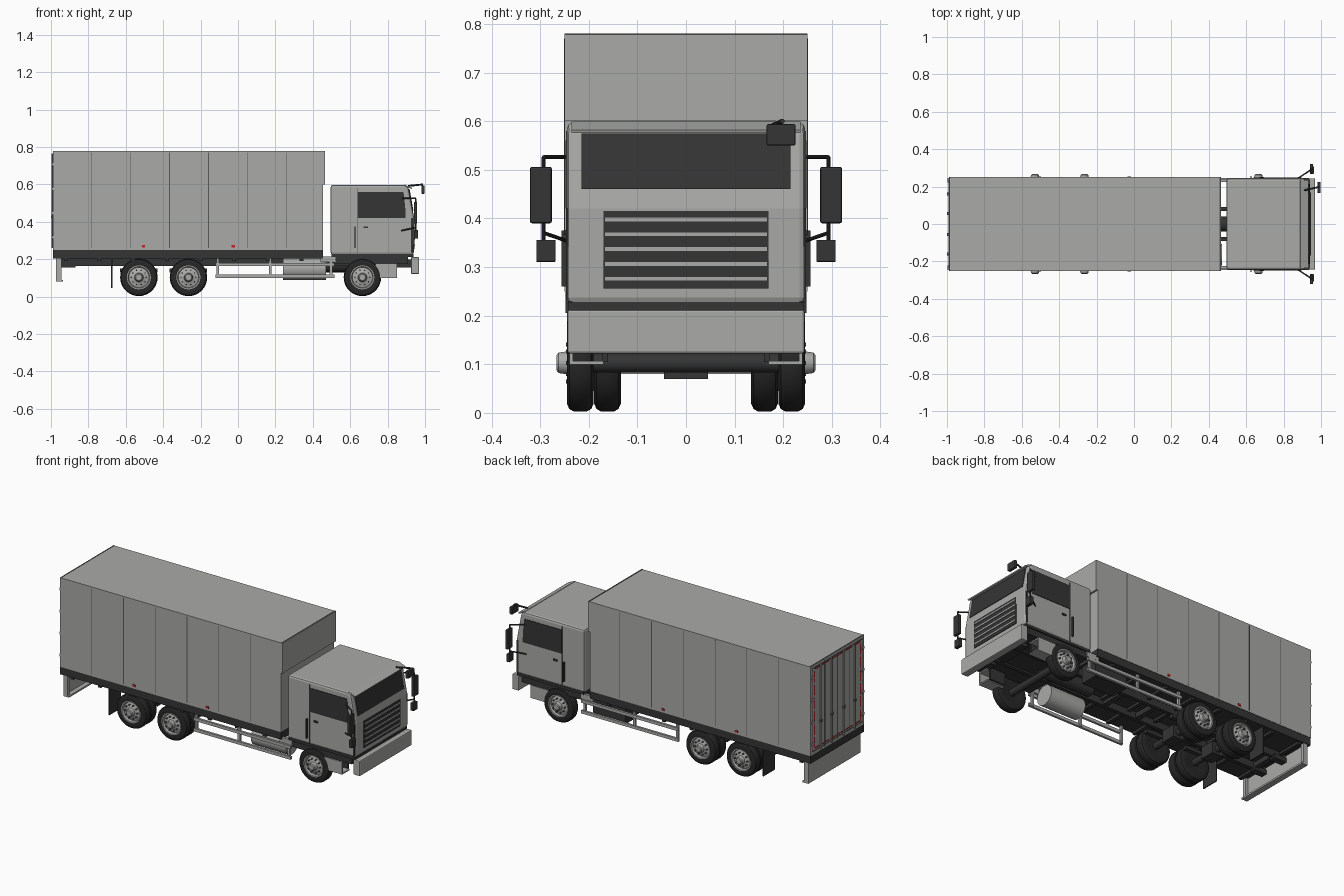
import bpy, bmesh, math
from mathutils import Vector, Matrix

cube = bpy.data.objects.get("Cube")
if cube:
    bpy.data.objects.remove(cube, do_unlink=True)


def material(name, r, g, b):
    m = bpy.data.materials.new(name)
    m.use_nodes = True
    m.diffuse_color = (r, g, b, 1)
    m.node_tree.nodes["Principled BSDF"].inputs["Base Color"].default_value = (r, g, b, 1)
    return m


PAINT = material("light_grey_paint", .4, .4, .39)
DARK = material("charcoal", .035, .035, .035)
RUBBER = material("black_rubber", .02, .02, .02)
SEAM = material("seam_grey", .1, .1, .1)
RED = material("red_marker", .5, .02, .02)


def finish(name, bm, mats, bevel=0, smooth=False):
    bmesh.ops.recalc_face_normals(bm, faces=bm.faces)
    mesh = bpy.data.meshes.new(name)
    bm.to_mesh(mesh)
    bm.free()
    ob = bpy.data.objects.new(name, mesh)
    bpy.context.collection.objects.link(ob)
    for m in mats:
        mesh.materials.append(m)
    if bevel:
        mod = ob.modifiers.new("soft_edges", "BEVEL")
        mod.width, mod.segments = bevel, 2
    if smooth:
        bpy.ops.object.select_all(action="DESELECT")
        ob.select_set(True)
        bpy.context.view_layer.objects.active = ob
        bpy.ops.object.shade_smooth_by_angle(angle=math.radians(35))
    return ob


def prism(name, outline, y0, y1, mat, bevel=0):
    """Side outline in x and z, extruded across y."""
    bm = bmesh.new()
    face = bm.faces.new([bm.verts.new((x, y0, z)) for x, z in outline])
    new = bmesh.ops.extrude_face_region(bm, geom=[face])["geom"]
    bmesh.ops.translate(bm, vec=(0, y1 - y0, 0), verts=[v for v in new if isinstance(v, bmesh.types.BMVert)])
    return finish(name, bm, [mat], bevel)


def box(name, x, y, z, mat, bevel=0):
    """Box from (low, high) ranges."""
    return prism(name, [(x[0], z[0]), (x[1], z[0]), (x[1], z[1]), (x[0], z[1])], y[0], y[1], mat, bevel)


def pair(name, x, y, z, mat, bevel=0):
    """The same box on both sides of the truck."""
    box("left_" + name, x, y, z, mat, bevel)
    box("right_" + name, x, (-y[1], -y[0]), z, mat, bevel)


def rod(name, a, b, radius, mat, sides=10):
    a, b = Vector(a), Vector(b)
    bm = bmesh.new()
    turn = (b - a).to_track_quat("Z", "Y").to_matrix().to_4x4()
    bmesh.ops.create_cone(bm, cap_ends=True, segments=sides, radius1=radius, radius2=radius,
                          depth=(b - a).length, matrix=Matrix.Translation((a + b) / 2) @ turn)
    return finish(name, bm, [mat], smooth=True)


def lathe(name, profile, x, z, side, mat):
    """Revolve (radius, y) points around a wheel axis."""
    bm = bmesh.new()
    verts = [bm.verts.new((x + r, side * y, z)) for r, y in profile]
    edges = [bm.edges.new(e) for e in zip(verts, verts[1:])]
    bmesh.ops.spin(bm, geom=verts + edges, cent=(x, 0, z), axis=(0, 1, 0),
                   angle=math.tau, steps=36, use_duplicate=False)
    bmesh.ops.remove_doubles(bm, verts=bm.verts, dist=.0002)
    return finish(name, bm, [mat], smooth=True)


# Cargo body
REAR, NOSE, HALF = -.99, .455, .25
box("cargo_box", (REAR, NOSE), (-HALF, HALF), (.25, .778), PAINT)
box("cargo_header", (NOSE, .466), (-HALF, HALF), (.6, .778), PAINT)
box("cargo_floor", (REAR, NOSE), (-.248, .248), (.205, .25), DARK)
panel = (.466 - REAR) / 7
for i in range(1, 7):
    x = REAR + i * panel
    pair("panel_seam", (x - .002, x + .002), (HALF, .251), (.26, .77), SEAM)
for x in (REAR + .002, .458):
    box("roof_edge_trim", (x, x + .004), (-HALF, HALF), (.778, .78), SEAM)
for x in (-.505, -.025):
    pair("side_marker", (x - .009, x + .009), (HALF, .253), (.262, .275), RED)

# Rear doors: seams, dashed red outline, locking rods and hinges
back = (-.992, REAR)
box("door_gap", back, (-.003, .003), (.26, .765), SEAM)
for y in (-.115, .115):
    box("door_fold", back, (y - .002, y + .002), (.26, .765), SEAM)
for z in (.268, .758):
    box("door_frame_line", back, (-.235, .235), (z, z + .004), SEAM)
pair("door_frame_line", back, (.234, .238), (.268, .762), SEAM)
for i in range(6):
    z = .285 + i * .078
    pair("reflective_dash", back, (.212, .219), (z, z + .062), RED)
    y = -.215 + i * .073
    for level in (.28, .748):
        box("reflective_dash", back, (y, y + .06), (level, level + .006), RED)
for y in (-.16, -.055, .055, .16):
    rod("locking_rod", (-.994, y, .26), (-.994, y, .765), .004, PAINT)
    box("rod_handle", (-1, REAR), (y - .008, y + .008), (.42, .435), SEAM)
for i in range(4):
    z = .31 + i * .13
    pair("door_hinge", (-.996, REAR), (.222, .247), (z, z + .014), PAINT)

# Chassis
pair("frame_rail", (-.95, .9), (.07, .092), (.165, .207), DARK)
for x in (-.9, -.65, -.4, -.1, .12, .5, .82):
    box("cross_member", (x, x + .03), (-.09, .09), (.17, .2), DARK)
for i in range(8):
    x = -.93 + i * .18
    box("floor_bearer", (x, x + .02), (-.24, .24), (.19, .207), DARK)
pair("tail_bracket", (-.95, -.87), (.06, .1), (.155, .18), DARK)
box("cab_floor", (.51, .91), (-.235, .235), (.175, .228), DARK)
pair("cab_mount", (.44, .52), (.225, .24), (.185, .215), PAINT)
rod("gearbox", (.3, 0, .17), (.62, 0, .17), .04, DARK, 16)

# Rear underrun guard and mud flaps
box("underrun_panel", (-.972, -.962), (-.245, .245), (.08, .205), PAINT)
box("underrun_lip", (-.965, -.935), (-.245, .245), (.08, .09), PAINT)
pair("underrun_leg", (-.965, -.945), (.225, .245), (.085, .207), PAINT)
pair("mud_flap", (-.678, -.672), (.135, .243), (.045, .205), DARK)

# Side guards, fuel tank and battery box
for z in (.1, .163):
    pair("side_guard_rail", (-.12, .515), (.232, .245), (z, z + .018), PAINT)
for x in (-.115, .165, .49):
    pair("side_guard_post", (x, x + .014), (.225, .238), (.1, .207), PAINT)
rod("fuel_tank", (.24, -.165, .148), (.47, -.165, .148), .058, PAINT, 28)
box("battery_box", (.24, .45), (.115, .225), (.1, .2), DARK)


# Wheels
def tyre(x, side, inner):
    shape = [(0, .008), (.055, .004), (.084, 0), (.095, .005), (.1, .014),
             (.1, .041), (.095, .05), (.084, .055), (.062, .052), (.06, .03), (0, .03)]
    lathe("tyre", [(r, y + inner) for r, y in shape], x, AXLE, side, RUBBER)


AXLE = .103
for x in (-.53, -.265, .665):
    rod("axle", (x, -.2, AXLE), (x, .2, AXLE), .02, DARK, 14)
    for side in (-1, 1):
        tyre(x, side, .19)
        if x < 0:
            tyre(x, side, .134)
        lathe("wheel_rim", [(.062, .235), (.064, .245), (.058, .245), (.054, .232), (.032, .238),
                            (.024, .242), (.021, .262), (.016, .266), (0, .266)], x, AXLE, side, PAINT)
        for k in range(10):
            a = math.tau * k / 10
            bx, bz = x + .04 * math.cos(a), AXLE + .04 * math.sin(a)
            rod("wheel_nut", (bx, side * .23, bz), (bx, side * .247, bz), .004, SEAM, 6)
for x in (-.53, -.265):
    box("axle_housing", (x - .035, x + .035), (-.045, .045), (.07, .14), DARK)
    pair("leaf_spring", (x - .1, x + .1), (.09, .115), (.13, .15), DARK)

# Cab shell
prism("cab_shell", [(.495, .225), (.94, .225), (.942, .42), (.912, .585), (.89, .597), (.495, .597)],
      -.245, .245, PAINT, .012)
prism("sun_visor", [(.885, .592), (.93, .576), (.932, .582), (.89, .599)], -.235, .235, PAINT)
prism("windscreen", [(.92, .46), (.938, .46), (.9175, .575), (.9, .575)], -.215, .215, DARK)
box("cab_sill", (.5, .937), (-.243, .243), (.212, .228), DARK)
pair("front_corner_seam", (.925, .936), (.24, .2465), (.235, .42), DARK)

# Grille
box("grille", (.935, .944), (-.17, .17), (.256, .415), DARK)
for i in range(5):
    z = .272 + i * .0305
    box("grille_slat", (.94, .947), (-.167, .167), (z, z + .008), PAINT)

# Cab sides: windows, door seams, handles and steps
for side in (-1, 1):
    prism("side_window", [(.64, .42), (.896, .42), (.894, .48), (.885, .56), (.64, .56)],
          side * .24, side * .248, DARK)
pair("door_seam", (.638, .642), (.24, .247), (.23, .58), SEAM)
pair("grab_handle", (.622, .629), (.245, .256), (.26, .375), DARK)
pair("door_handle", (.67, .695), (.245, .251), (.366, .376), DARK)
pair("step_panel", (.735, .85), (.232, .24), (.1, .175), PAINT)
pair("step_shelf", (.735, .85), (.17, .235), (.1, .107), PAINT)
pair("step_top", (.735, .85), (.17, .235), (.168, .175), PAINT)
pair("step_bracket", (.74, .84), (.16, .172), (.105, .2), DARK)

# Front bumper
box("front_bumper", (.925, .968), (-.244, .244), (.122, .212), PAINT, .005)
pair("bumper_bracket", (.85, .93), (.1, .15), (.155, .2), DARK)

# Mirrors
pair("main_mirror", (.94, .958), (.276, .321), (.39, .506), DARK, .004)
pair("wide_mirror", (.94, .962), (.268, .308), (.31, .356), DARK, .003)
for side in (-1, 1):
    rod("upper_mirror_arm", (.87, side * .24, .526), (.95, side * .293, .526), .004, DARK)
    rod("lower_mirror_arm", (.87, side * .24, .352), (.95, side * .292, .37), .004, DARK)
    rod("mirror_stem", (.95, side * .293, .526), (.95, side * .293, .35), .004, DARK)
box("kerb_mirror", (.98, .998), (.166, .225), (.55, .594), DARK, .003)
rod("kerb_mirror_arm", (.91, .18, .592), (.988, .198, .6), .005, DARK)
